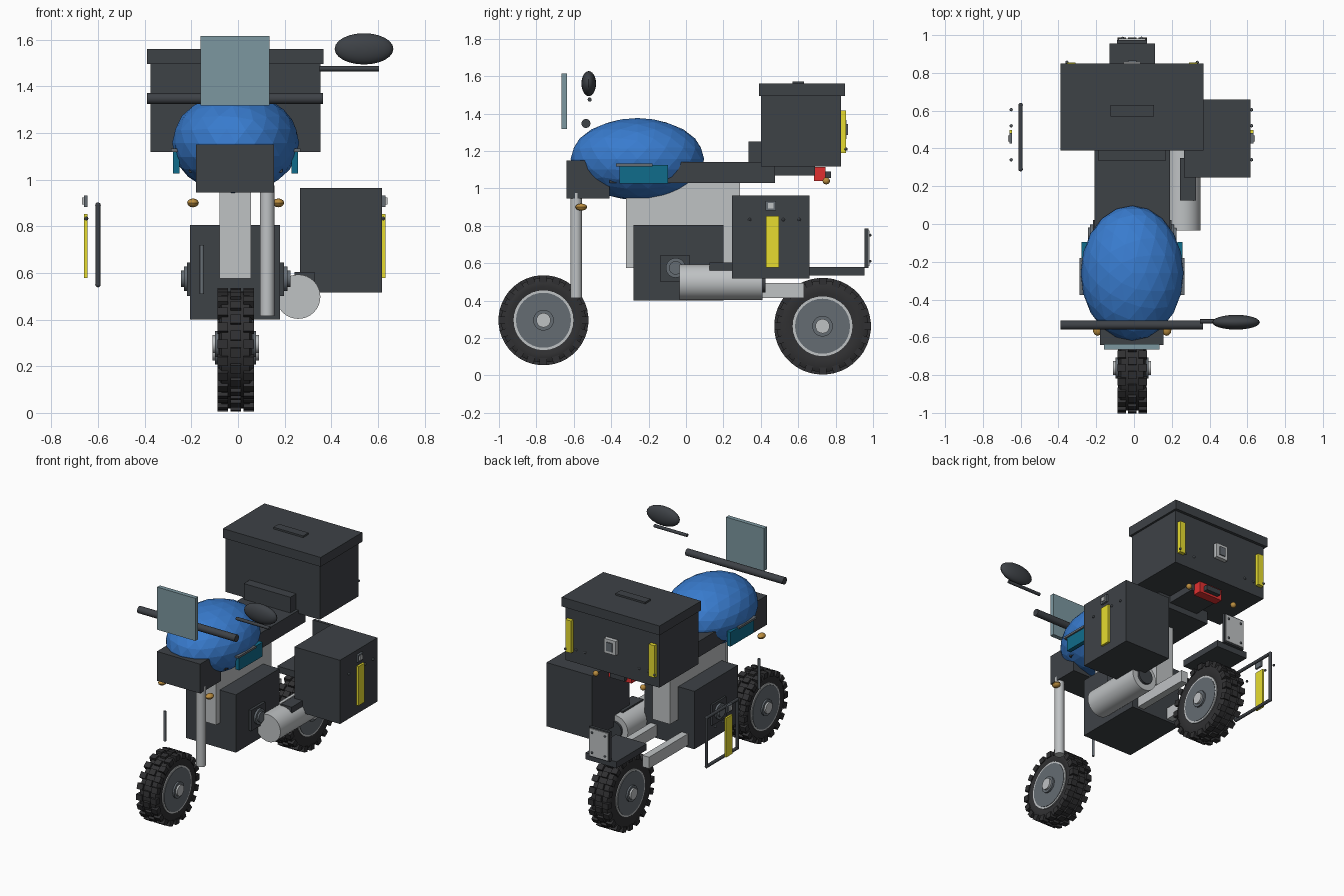
import bpy, bmesh
from math import pi, radians
from mathutils import Matrix, Vector

if "Cube" in bpy.data.objects:
    bpy.data.objects.remove(bpy.data.objects["Cube"])

CX = -0.01  # symmetry plane of the bike


def mat(name, rgb):
    m = bpy.data.materials.new(name)
    m.diffuse_color = (*rgb, 1)
    m.use_nodes = True
    m.node_tree.nodes["Principled BSDF"].inputs["Base Color"].default_value = m.diffuse_color
    return m


DARK = mat("dark_plastic", (0.048, 0.054, 0.062))
RUBBER = mat("rubber", (0.03, 0.03, 0.032))
LIGHT = mat("light_metal", (0.52, 0.54, 0.55))
STEEL = mat("steel", (0.13, 0.15, 0.17))
BLUE = mat("blue", (0.04, 0.2, 0.62))
TEAL = mat("teal", (0.005, 0.15, 0.26))
GLASS = mat("glass", (0.2, 0.31, 0.35))
YELLOW = mat("yellow", (0.8, 0.72, 0.03))
RED = mat("red", (0.75, 0.03, 0.03))
AMBER = mat("amber", (0.5, 0.27, 0.05))


def finish(name, bm, m, smooth=False):
    me = bpy.data.meshes.new(name)
    bm.to_mesh(me)
    bm.free()
    ob = bpy.data.objects.new(name, me)
    bpy.context.collection.objects.link(ob)
    me.materials.append(m)
    if smooth:
        bpy.ops.object.select_all(action='DESELECT')
        ob.select_set(True)
        bpy.context.view_layer.objects.active = ob
        bpy.ops.object.shade_smooth_by_angle(angle=radians(35))
    return ob


def box(name, x, y, z, m=DARK):
    """Box from (min, max) ranges."""
    bm = bmesh.new()
    c = [(a + b) / 2 for a, b in (x, y, z)]
    s = [b - a for a, b in (x, y, z)]
    bmesh.ops.create_cube(bm, size=1, matrix=Matrix.Translation(c) @ Matrix.Diagonal((*s, 1)))
    return finish(name, bm, m)


def rod(name, a, b, r, m=DARK, n=24):
    """Cylinder between two points."""
    a, b = Vector(a), Vector(b)
    bm = bmesh.new()
    q = (b - a).to_track_quat('Z', 'Y').to_matrix().to_4x4()
    bmesh.ops.create_cone(bm, cap_ends=True, segments=n, radius1=r, radius2=r, depth=(b - a).length,
                          matrix=Matrix.Translation((a + b) / 2) @ q)
    return finish(name, bm, m, True)


def ball(name, c, r, m=DARK, n=16):
    bm = bmesh.new()
    bmesh.ops.create_uvsphere(bm, u_segments=n, v_segments=n // 2, radius=1,
                              matrix=Matrix.Translation(c) @ Matrix.Diagonal((*r, 1)))
    return finish(name, bm, m, True)


def lathe_x(name, profile, c, m, n=32, knobs=0, R=0, hw=0):
    """Revolve a closed (x, radius) profile about the x axis, with optional tread knobs."""
    bm = bmesh.new()
    vs = [bm.verts.new((x, 0, r)) for x, r in profile]
    es = [bm.edges.new((vs[i], vs[(i + 1) % len(vs)])) for i in range(len(vs))]
    bmesh.ops.spin(bm, geom=vs + es, cent=(0, 0, 0), axis=(1, 0, 0), angle=2 * pi, steps=n)
    bmesh.ops.remove_doubles(bm, verts=bm.verts, dist=1e-5)
    bmesh.ops.recalc_face_normals(bm, faces=bm.faces)
    for i in range(knobs):
        for row, off in ((-1, 0), (0, 0.5), (1, 0)):
            rot = Matrix.Rotation((i + off) * 2 * pi / knobs, 4, 'X')
            w = 0.045
            bmesh.ops.create_cube(bm, size=1, matrix=rot @ Matrix.Translation((row * (hw - w / 2), 0, R - 0.019))
                                  @ Matrix.Diagonal((w, 0.04, 0.038, 1)))
    bmesh.ops.translate(bm, verts=bm.verts, vec=c)
    return finish(name, bm, m, True)


# Wheels: knobbly tyre, bright rim lip, disc, hub
for side, y, z, R in (("front", -0.762, 0.295, 0.24), ("rear", 0.73, 0.263, 0.258)):
    c = (CX, y, z)
    h = 0.072
    half = [(h - 0.008, 0.15), (h, 0.18), (h, R - 0.035), (h - 0.012, R - 0.014)]
    prof = half + [(-x, r) for x, r in reversed(half)]
    lathe_x(side + "_tyre", prof, c, RUBBER, 40, 20, R, 0.078)
    for name, w, r, m in (("rim", 0.073, 0.16, LIGHT), ("disc", 0.076, 0.147, STEEL),
                          ("hub_cap", 0.088, 0.055, STEEL), ("hub", 0.1, 0.038, LIGHT)):
        rod(f"{side}_{name}", (CX - w, y, z), (CX + w, y, z), r, m, 32)

# Fork legs
rod("fork_right", (0.125, -0.587, 0.415), (0.125, -0.587, 0.975), 0.031, LIGHT)
rod("fork_left_stub", (-0.155, -0.587, 0.51), (-0.155, -0.587, 0.72), 0.009, STEEL, 12)

# Engine, frame and swingarm
box("engine", (-0.205, 0.18), (-0.28, 0.20), (0.40, 0.805))
box("frame", (-0.08, 0.055), (-0.32, 0.29), (0.575, 1.05), LIGHT)
for s, side in ((-1, "left"), (1, "right")):
    x0 = CX + s * 0.1
    box("swingarm_" + side, (CX + s * 0.12 - 0.025, CX + s * 0.12 + 0.025), (0.15, 0.63), (0.415, 0.495), LIGHT)
    box("engine_cover_" + side, sorted((x0, CX + s * 0.208)), (-0.135, 0.02), (0.5, 0.645))
    rod("clutch_ring_" + side, (x0, -0.055, 0.575), (CX + s * 0.222, -0.055, 0.575), 0.053, STEEL)
    rod("clutch_cap_" + side, (x0, -0.055, 0.575), (CX + s * 0.234, -0.055, 0.575), 0.036, STEEL)

# Exhaust with its bracket
rod("exhaust", (0.258, -0.035, 0.498), (0.258, 0.41, 0.498), 0.095, LIGHT, 32)
rod("exhaust_tip", (0.258, 0.40, 0.498), (0.258, 0.425, 0.498), 0.055, DARK)
box("case_bracket", (0.243, 0.328), (0.125, 0.35), (0.56, 0.603))

# Nose, seat and tail
box("nose", (-0.18, 0.155), (-0.64, -0.41), (0.945, 1.15))
box("seat", (-0.21, 0.19), (-0.41, 0.475), (1.03, 1.14))
box("backrest", (-0.19, 0.17), (0.335, 0.405), (1.13, 1.25))
box("tail", (-0.12, 0.10), (0.45, 0.69), (1.07, 1.125))
box("tail_light", (-0.10, 0.08), (0.685, 0.745), (1.04, 1.115), RED)
box("tail_light_trim", (-0.065, 0.045), (0.745, 0.775), (1.055, 1.09))
for s in (-1, 1):
    for end, y, z in (("front", -0.56, 0.90), ("rear", 0.75, 1.04)):
        rx, ry = (0.025, 0.032) if end == "front" else (0.02, 0.02)
        ball(f"{end}_indicator", (CX + s * 0.183, y, z), (rx, ry, 0.019), AMBER, 12)

# Fuel tank (faceted) with side panels
bm = bmesh.new()
bmesh.ops.create_icosphere(bm, subdivisions=3, radius=1, matrix=Matrix.Translation((CX, -0.26, 1.157))
                           @ Matrix.Diagonal((0.272, 0.357, 0.219, 1)))
finish("fuel_tank", bm, BLUE)
for s in (-1, 1):
    box("tank_panel", sorted((CX + s * 0.24, CX + s * 0.268)), (-0.355, -0.095), (1.025, 1.125), TEAL)
    box("tank_trim", sorted((CX + s * 0.25, CX + s * 0.278)), (-0.375, -0.18), (1.118, 1.132), STEEL)

# Handlebar, mirror, windscreen
rod("handlebar", (-0.39, -0.535, 1.347), (0.365, -0.535, 1.347), 0.024)
rod("mirror_stem", (0.35, -0.515, 1.475), (0.605, -0.515, 1.475), 0.011, DARK, 12)
ball("mirror", (0.54, -0.52, 1.56), (0.126, 0.039, 0.067), DARK, 24)
box("windscreen", (-0.16, 0.135), (-0.665, -0.635), (1.317, 1.615), GLASS)

# Top box with lid, handle, latch, reflectors and rivets
box("top_box", (-0.375, 0.353), (0.40, 0.83), (1.117, 1.50))
box("top_box_lid", (-0.39, 0.367), (0.39, 0.85), (1.495, 1.56))
box("lid_handle", (-0.125, 0.105), (0.57, 0.63), (1.555, 1.572))
box("top_latch", (CX - 0.045, CX + 0.045), (0.82, 0.858), (1.265, 1.365), LIGHT)
box("top_latch_button", (CX - 0.022, CX + 0.022), (0.85, 0.865), (1.285, 1.345), STEEL)
for s in (-1, 1):
    box("top_reflector", sorted((CX + s * 0.30, CX + s * 0.345)), (0.82, 0.856), (1.19, 1.415), YELLOW)
    for d in (0.21, 0.28, 0.345):
        ball("top_rivet", (CX + s * d, 0.832 if d < 0.3 else 0.856, 1.21), (0.009,) * 3, STEEL, 8)

# Right side case
box("side_case", (0.265, 0.618), (0.245, 0.66), (0.517, 0.963))

# Side fittings: on the case at right, and at the open frame on the left
for s, face in ((1, 0.618), (-1, -0.646)):
    box("side_reflector", sorted((face, face + s * 0.014)), (0.428, 0.498), (0.578, 0.852), YELLOW)
    box("side_latch", sorted((face, face + s * 0.014)), (0.425, 0.482), (0.882, 0.932), STEEL)
    box("side_latch_button", sorted((face + s * 0.01, face + s * 0.022)), (0.438, 0.468), (0.892, 0.922), LIGHT)
    for y in (0.34, 0.52, 0.605):
        ball("side_rivet", (face + s * 0.004, y, 0.833), (0.009,) * 3, STEEL, 8)

# Left luggage frame
corners = [(-0.6, y, z) for y, z in ((0.29, 0.55), (0.63, 0.55), (0.63, 0.89), (0.29, 0.89))]
for i, p in enumerate(corners):
    rod("luggage_frame_bar", p, corners[(i + 1) % 4], 0.011, DARK, 12)
    ball("luggage_frame_joint", p, (0.012,) * 3, DARK, 12)

# Rear fender and blank plate
box("rear_fender", (-0.13, 0.11), (0.62, 0.955), (0.535, 0.58))
box("plate_holder", (-0.09, 0.07), (0.955, 0.975), (0.575, 0.785))
box("plate", (-0.082, 0.062), (0.97, 0.981), (0.585, 0.775), LIGHT)
for x in (-0.06, 0.04):
    for z in (0.61, 0.75):
        ball("plate_bolt", (x, 0.984, z), (0.008,) * 3, STEEL, 8)
